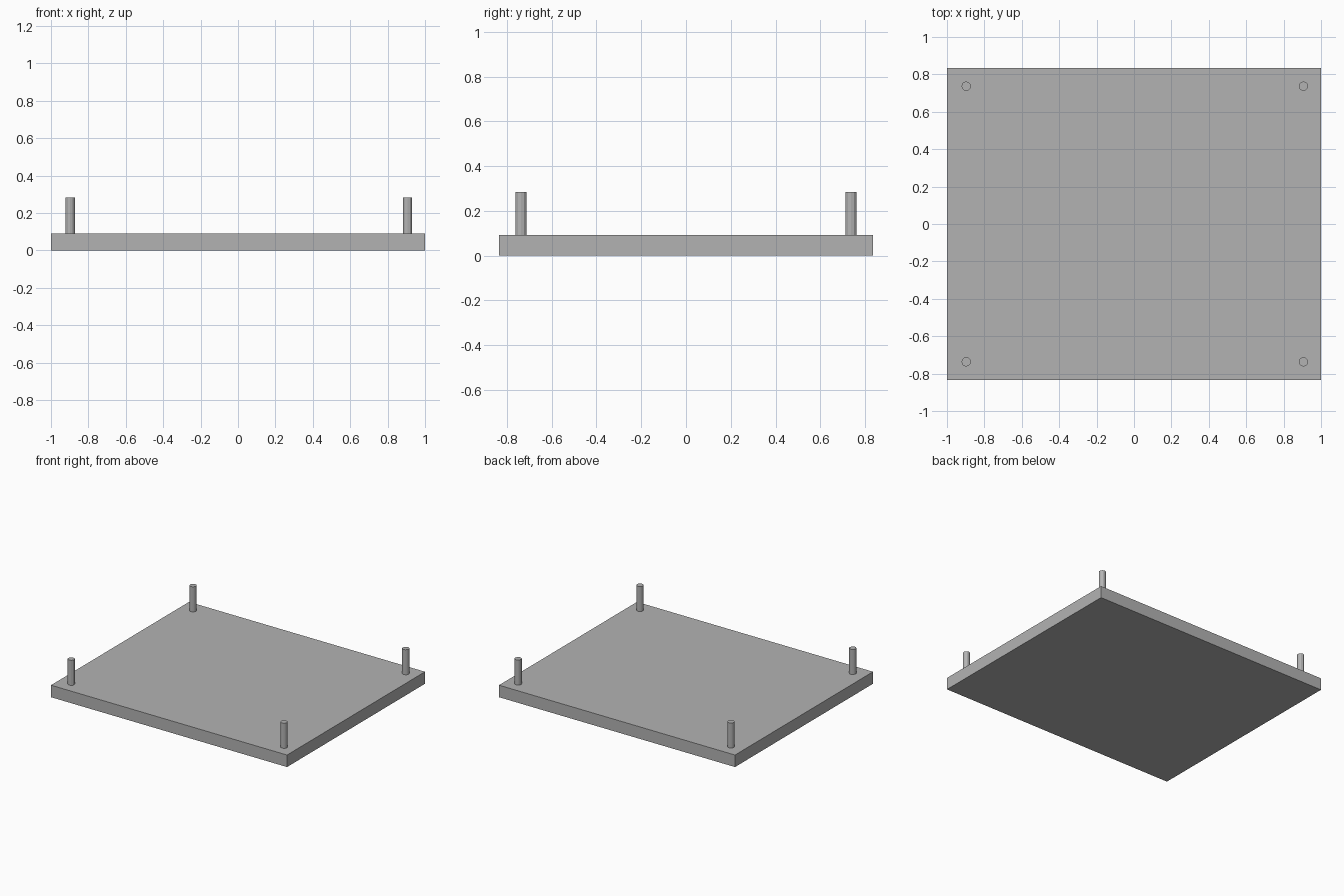
import bpy

PLATE = (2.0, 1.67, 0.092)    # width, depth, thickness
PEG_TOP = 0.284
PEG_RADIUS = 0.025
PEG_SIDES = 12

cube = bpy.data.objects.get("Cube")
if cube:
    bpy.data.objects.remove(cube, do_unlink=True)


def make_material(name, colour):
    mat = bpy.data.materials.new(name)
    mat.use_nodes = True
    mat.diffuse_color = colour
    mat.node_tree.nodes["Principled BSDF"].inputs["Base Color"].default_value = colour
    return mat


grey = make_material("light grey", (0.45, 0.45, 0.45, 1))


def finish(name):
    obj = bpy.context.object
    obj.name = name
    obj.data.materials.append(grey)
    return obj


# Flat base plate
bpy.ops.mesh.primitive_cube_add(size=1, location=(0, 0, PLATE[2] / 2))
base = finish("base_plate")
base.scale = PLATE
bpy.ops.object.transform_apply(location=False, rotation=False, scale=True)

# Upright corner pegs, standing on the plate
for side, x in (("right", -0.897), ("left", 0.906)):
    for end, y in (("front", -0.737), ("back", 0.737)):
        bpy.ops.mesh.primitive_cylinder_add(
            vertices=PEG_SIDES, radius=PEG_RADIUS, depth=PEG_TOP - PLATE[2],
            location=(x, y, (PEG_TOP + PLATE[2]) / 2))
        finish(f"{end}_{side}_peg")
